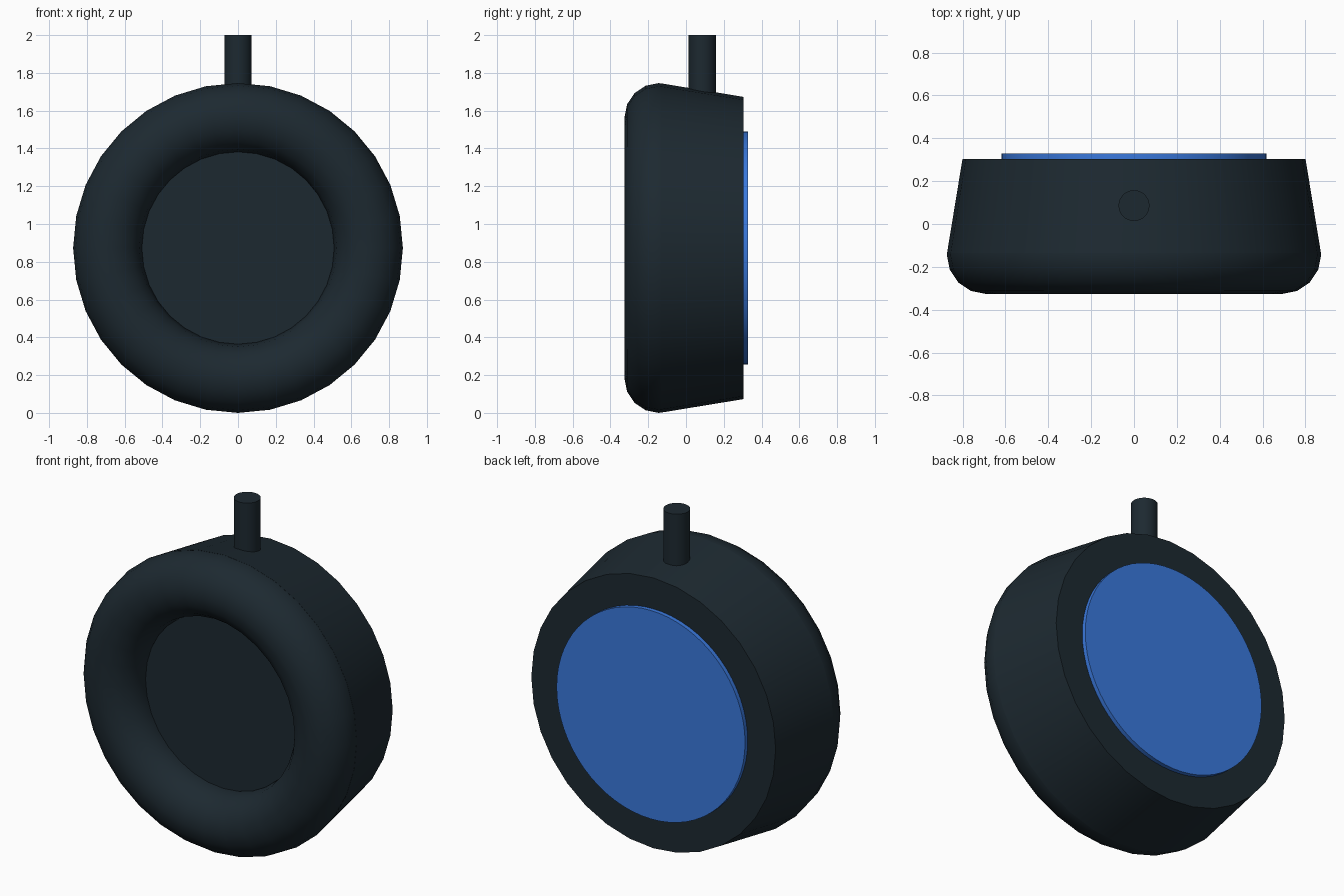
import bpy, math

if "Cube" in bpy.data.objects:
    bpy.data.objects.remove(bpy.data.objects["Cube"])

CZ = 0.873  # height of the wheel axis


def mat(name, rgb):
    m = bpy.data.materials.new(name)
    m.diffuse_color = (*rgb, 1)
    m.use_nodes = True
    m.node_tree.nodes["Principled BSDF"].inputs["Base Color"].default_value = m.diffuse_color
    return m


dark = mat("dark slate", (0.012, 0.022, 0.030))
blue = mat("blue", (0.042, 0.190, 0.720))


def finish(name, m):
    o = bpy.context.object
    o.name = name
    o.data.materials.append(m)
    bpy.ops.object.shade_smooth_by_angle(angle=math.radians(35))
    return o


def drum(name, m, y0, y1, r0, r1, sides):
    """Capped cone along y, radius r0 at the front y0 and r1 at the back y1."""
    # local +z is turned to -y, so the lower end is the back
    bpy.ops.mesh.primitive_cone_add(vertices=sides, radius1=r1, radius2=r0, depth=y1 - y0,
                                    location=(0, (y0 + y1) / 2, CZ),
                                    rotation=(math.pi / 2, 0, 0))
    return finish(name, m)


# rounded front rim
bpy.ops.mesh.primitive_torus_add(major_segments=32, minor_segments=16,
                                 major_radius=0.691, minor_radius=0.182,
                                 location=(0, -0.144, CZ), rotation=(math.pi / 2, 0, 0))
finish("front_rim", dark)

# tapered housing whose front cap is the recessed face, blue back plate
drum("housing", dark, -0.135, 0.304, 0.872, 0.80, 32)
drum("back_plate", blue, 0.28, 0.329, 0.617, 0.617, 64)

# stem on top
bpy.ops.mesh.primitive_cylinder_add(vertices=32, radius=0.072, depth=0.5,
                                    location=(0, 0.086, 1.75))
finish("stem", dark)
